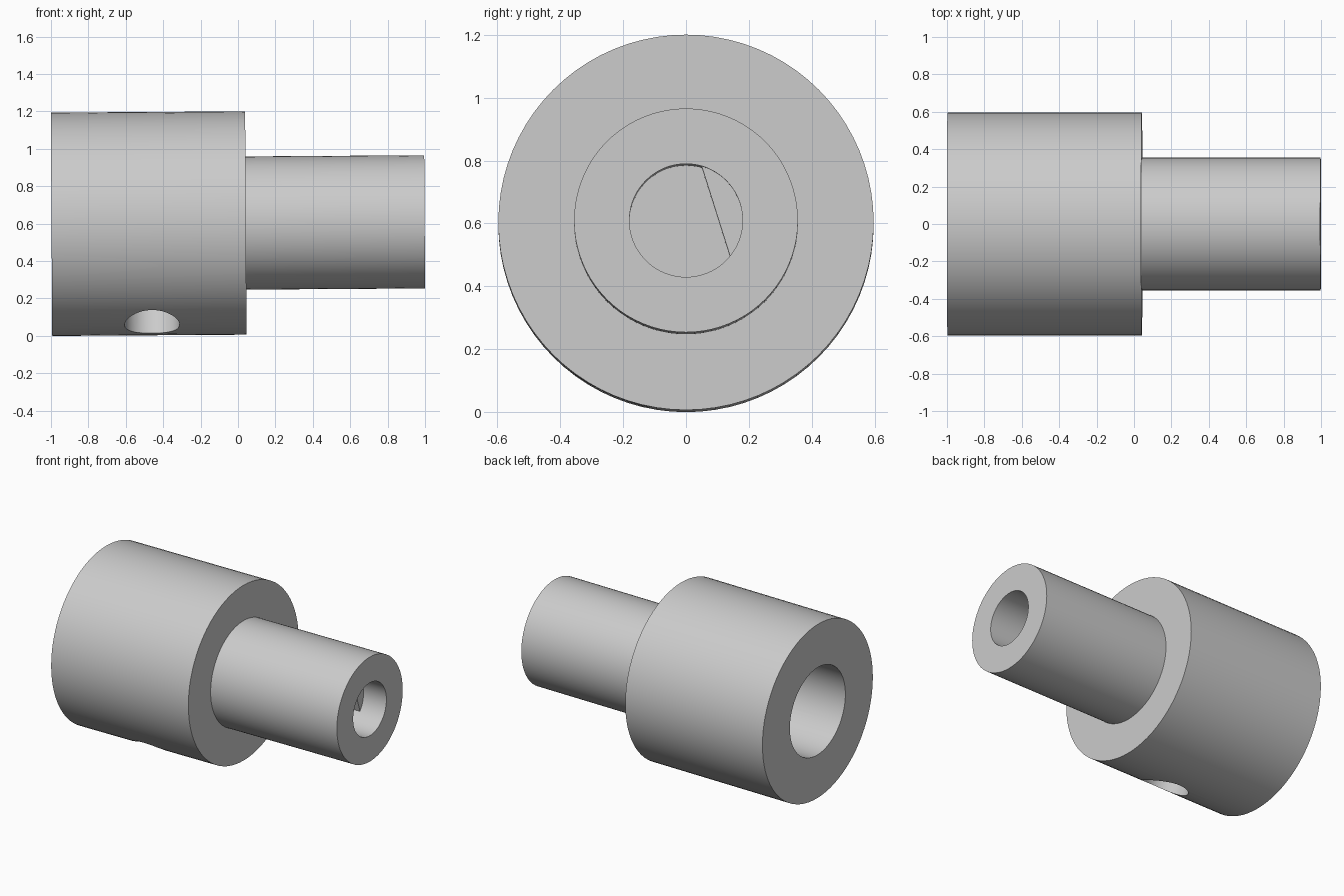
import bpy, bmesh
from math import radians, pi, cos, sin
from mathutils import Vector, Matrix

cube = bpy.data.objects.get("Cube")
if cube:
    bpy.data.objects.remove(cube, do_unlink=True)

# Single plain grey
grey = bpy.data.materials.new("plain_grey")
grey.use_nodes = True
colour = (0.6, 0.6, 0.6, 1)
grey.diffuse_color = colour
grey.node_tree.nodes["Principled BSDF"].inputs["Base Color"].default_value = colour

# The shared axis lies along x, rising very slightly toward the narrow end
POSE = Matrix.Translation((0, 0, 0.603)) @ Matrix.Rotation(-0.0065, 4, 'Y')


def add_object(name, bm):
    bmesh.ops.recalc_face_normals(bm, faces=bm.faces)
    mesh = bpy.data.meshes.new(name)
    bm.to_mesh(mesh)
    bm.free()
    mesh.materials.append(grey)
    obj = bpy.data.objects.new(name, mesh)
    bpy.context.collection.objects.link(obj)
    obj.matrix_world = POSE
    return obj


def lathe(name, profile, steps=80):
    """Spin an (x, radius) profile around the x axis."""
    bm = bmesh.new()
    verts = [bm.verts.new((x, 0, r)) for x, r in profile]
    edges = [bm.edges.new(pair) for pair in zip(verts, verts[1:])]
    bmesh.ops.spin(bm, geom=verts + edges, cent=(0, 0, 0), axis=(1, 0, 0),
                   angle=2 * pi, steps=steps, use_duplicate=False)
    bmesh.ops.remove_doubles(bm, verts=bm.verts, dist=0.0001)
    return add_object(name, bm)


def make_active(obj):
    bpy.ops.object.select_all(action='DESELECT')
    obj.select_set(True)
    bpy.context.view_layer.objects.active = obj


# Stepped sleeve: wide collar with a large socket, narrow shank with a small bore
sleeve = lathe("stepped_sleeve", [
    (-0.1, 0), (-0.1, 0.3), (-0.997, 0.3), (-0.997, 0.597), (0.042, 0.597),
    (0.042, 0.356), (0.998, 0.356), (0.998, 0.18), (0.1, 0.18), (0.1, 0)])

# Set screw hole through the collar wall, facing down and forward
tilt = radians(25)
out = Vector((0, -sin(tilt), -cos(tilt)))
bm = bmesh.new()
bmesh.ops.create_cone(bm, cap_ends=True, segments=48, radius1=0.147, radius2=0.147,
                      depth=0.65, matrix=Matrix.Translation(Vector((-0.463, 0, 0)) + out * 0.475)
                      @ out.to_track_quat('Z', 'Y').to_matrix().to_4x4())
cutter = add_object("screw_hole_cutter", bm)
cutter.hide_render = True

make_active(sleeve)
cut = sleeve.modifiers.new("screw_hole", 'BOOLEAN')
cut.operation = 'DIFFERENCE'
cut.solver = 'EXACT'
cut.object = cutter
bpy.ops.object.modifier_apply(modifier=cut.name)
bpy.data.objects.remove(cutter, do_unlink=True)

# Flat inside the small bore, making it D-shaped beyond a short round entry
bm = bmesh.new()
start, end, count = radians(-39), radians(74), 24
arc = [start + (end - start) * i / count for i in range(count + 1)]
face = bm.faces.new([bm.verts.new((0.09, 0.181 * cos(a), 0.181 * sin(a))) for a in arc])
top = bmesh.ops.extrude_face_region(bm, geom=[face])["geom"]
bmesh.ops.translate(bm, vec=(0.735, 0, 0),
                    verts=[v for v in top if isinstance(v, bmesh.types.BMVert)])
flat = add_object("bore_flat", bm)

for obj in (sleeve, flat):
    make_active(obj)
    bpy.ops.object.shade_smooth_by_angle(angle=radians(30))
